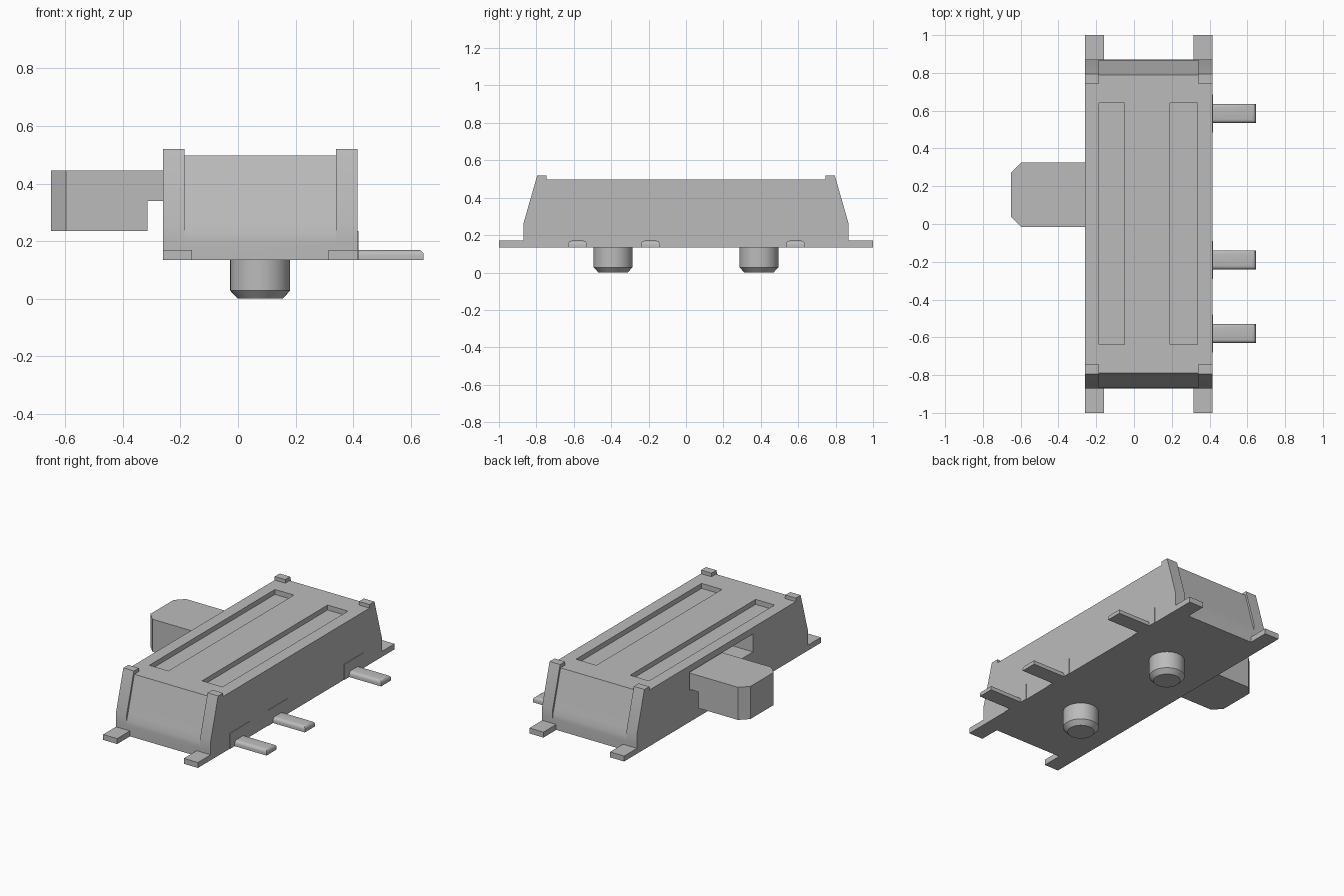
import bpy, bmesh
from mathutils import Vector

cube = bpy.data.objects.get("Cube")
if cube:
    bpy.data.objects.remove(cube, do_unlink=True)

grey = bpy.data.materials.new("plain_grey")
grey.use_nodes = True
grey.diffuse_color = (0.5, 0.5, 0.5, 1)
grey.node_tree.nodes["Principled BSDF"].inputs["Base Color"].default_value = (0.5, 0.5, 0.5, 1)

LEFT, RIGHT, BASE = 0.415, -0.26, 0.135


def finish(name, bm):
    bmesh.ops.recalc_face_normals(bm, faces=bm.faces)
    mesh = bpy.data.meshes.new(name)
    bm.to_mesh(mesh)
    bm.free()
    mesh.materials.append(grey)
    obj = bpy.data.objects.new(name, mesh)
    bpy.context.collection.objects.link(obj)
    return obj


def prism(name, profile, axis, lo, hi):
    """Extrude a closed profile along x (points are y, z) or z (points are x, y)."""
    bm = bmesh.new()
    place = (lambda p: (lo, *p)) if axis == "x" else (lambda p: (*p, lo))
    face = bm.faces.new([bm.verts.new(place(p)) for p in profile])
    new = bmesh.ops.extrude_face_region(bm, geom=[face])["geom"]
    step = Vector((hi - lo, 0, 0)) if axis == "x" else Vector((0, 0, hi - lo))
    bmesh.ops.translate(bm, vec=step, verts=[v for v in new if isinstance(v, bmesh.types.BMVert)])
    return finish(name, bm)


def box(name, x, y, z):
    return prism(name, [(x[0], y[0]), (x[1], y[0]), (x[1], y[1]), (x[0], y[1])], "z", *z)


def combine(target, tool, operation):
    mod = target.modifiers.new(operation.lower(), "BOOLEAN")
    mod.operation, mod.solver, mod.object = operation, "EXACT", tool
    apply(target)
    bpy.data.objects.remove(tool, do_unlink=True)


def select(obj):
    bpy.ops.object.select_all(action="DESELECT")
    obj.select_set(True)
    bpy.context.view_layer.objects.active = obj


def apply(obj):
    select(obj)
    for mod in list(obj.modifiers):
        bpy.ops.object.modifier_apply(modifier=mod.name)


def smooth(obj):
    select(obj)
    bpy.ops.object.shade_smooth_by_angle(angle=0.5)


# Housing with sloping, softly bent ends
half = [(0.87, BASE), (0.87, 0.2), (0.867, 0.23), (0.855, 0.268), (0.79, 0.497)]
housing = prism("housing", half + [(-y, z) for y, z in reversed(half)], "x", RIGHT, LEFT)

# Corner ridges on the sloping ends
ridge = [(0.745, 0.45), (0.745, 0.52), (0.795, 0.52), (0.87, 0.26), (0.87, 0.2), (0.8, 0.2)]
for side in (-1, 1):
    for x0, x1 in ((RIGHT, RIGHT + 0.075), (LEFT - 0.075, LEFT)):
        combine(housing, prism("ridge", [(y * side, z) for y, z in ridge], "x", x0, x1), "UNION")

# Top grooves and the lever window
for x in ((-0.185, -0.05), (0.19, 0.335)):
    combine(housing, box("groove", x, (-0.637, 0.64), (0.465, 0.6)), "DIFFERENCE")
combine(housing, box("window", (-0.4, -0.1), (-0.31, 0.335), (0.34, 0.455)), "DIFFERENCE")
smooth(housing)

# Sliding lever: chamfered knob and thinner neck
y0, y1, c = -0.015, 0.325, 0.052
knob = prism("lever", [(-0.315, y0), (-0.315, y1), (-0.65 + c, y1), (-0.65, y1 - c),
                       (-0.65, y0 + c), (-0.65 + c, y0)], "z", 0.235, 0.445)
combine(knob, box("neck", (-0.35, -0.1), (y0, y1), (0.34, 0.445)), "UNION")

# Mounting feet
for end, side in (("front", -1), ("back", 1)):
    for hand, x in (("right", (RIGHT, -0.16)), ("left", (0.315, LEFT))):
        box(f"{end}_{hand}_foot", x, sorted((0.865 * side, side)), (BASE, 0.17))

# Terminal pins with rounded upper edges, each with a thin backing plate
for i, y in enumerate((-0.58, -0.19, 0.585), 1):
    pin = box(f"terminal_pin_{i}", (0.4, 0.645), (y - 0.051, y + 0.051), (BASE, 0.17))
    bm = bmesh.new()
    bm.from_mesh(pin.data)
    edges = [e for e in bm.edges if all(v.co.z > 0.16 for v in e.verts)
             and any(v.co.x > 0.6 for v in e.verts)]
    bmesh.ops.bevel(bm, geom=edges, offset=0.02, segments=4, profile=0.5, affect="EDGES")
    bm.to_mesh(pin.data)
    bm.free()
    smooth(pin)
    box(f"pin_plate_{i}", (0.41, LEFT + 0.003), (y - 0.1, y + 0.1), (BASE, 0.235))

# Locating pegs with chamfered tips
for name, y in (("front_peg", -0.39), ("back_peg", 0.39)):
    bm = bmesh.new()
    for r0, r1, z0, z1 in ((0.078, 0.104, 0, 0.028), (0.104, 0.104, 0.028, BASE)):
        made = bmesh.ops.create_cone(bm, cap_ends=z0 == 0, segments=40,
                                     radius1=r0, radius2=r1, depth=z1 - z0)
        bmesh.ops.translate(bm, vec=(0.077, y, (z0 + z1) / 2), verts=made["verts"])
    inner = [f for f in bm.faces if len(f.verts) > 4 and f.calc_center_median().z > 0.01]
    bmesh.ops.delete(bm, geom=inner, context="FACES_ONLY")
    bmesh.ops.remove_doubles(bm, verts=bm.verts, dist=0.0005)
    smooth(finish(name, bm))
